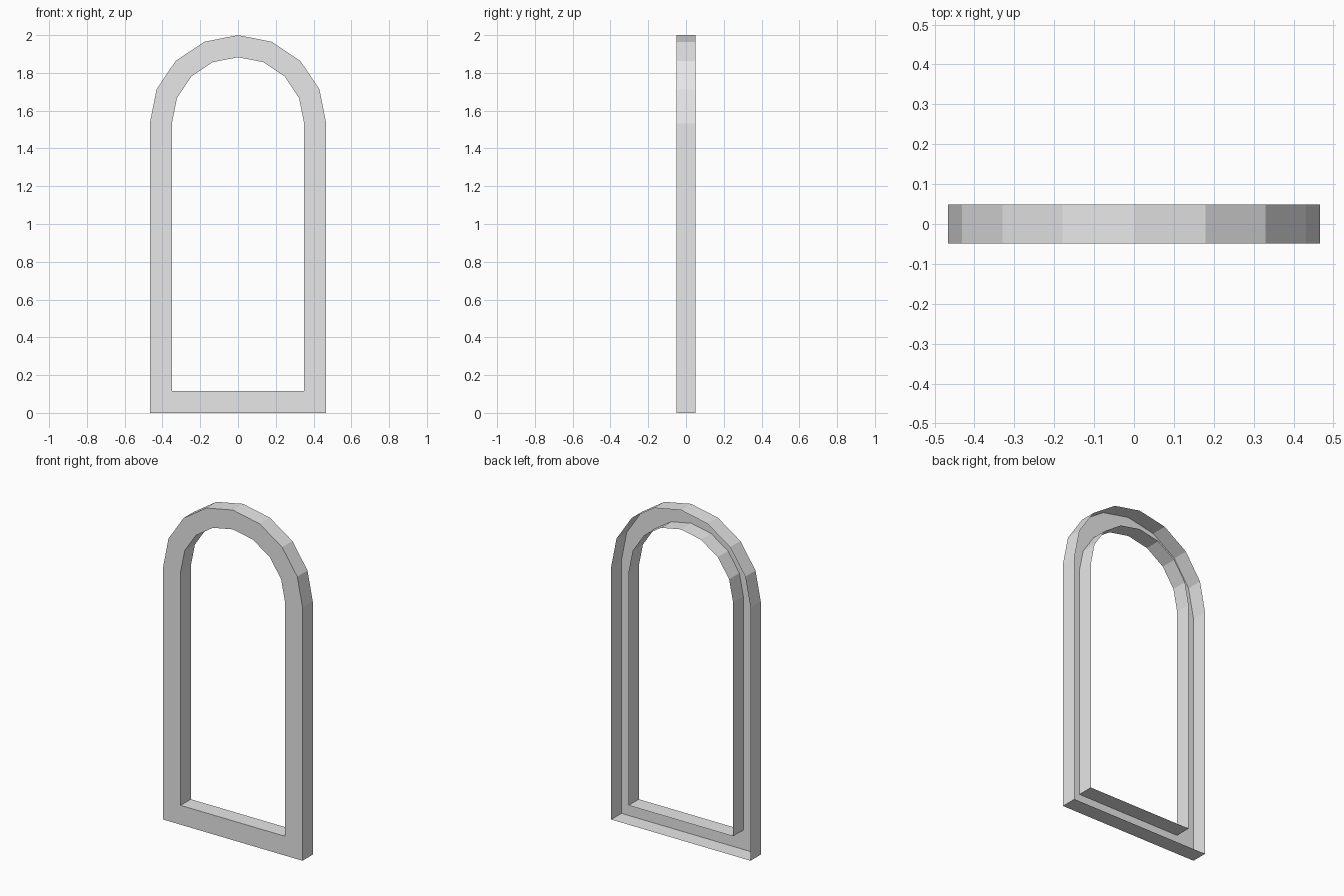
import bpy, bmesh
from math import cos, sin, pi

cube = bpy.data.objects.get("Cube")
if cube:
    bpy.data.objects.remove(cube, do_unlink=True)

RADIUS, SPRING, WIDTH, HALF_DEPTH, SEGMENTS = 0.467, 1.533, 0.117, 0.049, 8

grey = bpy.data.materials.new("light grey")
grey.use_nodes = True
colour = (0.8, 0.8, 0.8, 1)
grey.diffuse_color = colour
grey.node_tree.nodes["Principled BSDF"].inputs["Base Color"].default_value = colour


def arch(bm, inset, y):
    """Closed outline: half-round head, straight jambs, flat sill."""
    r = RADIUS - inset
    angles = [pi * i / SEGMENTS for i in range(SEGMENTS + 1)]
    points = [(r * cos(a), SPRING + r * sin(a)) for a in angles]
    points += [(-r, inset), (r, inset)]
    return [bm.verts.new((x, y, z)) for x, z in points]


def bridge(bm, a, b):
    for i in range(len(a)):
        j = (i + 1) % len(a)
        bm.faces.new((a[i], a[j], b[j], b[i]))


# Hollow frame, open at the back: outer wall, front face, inner wall
bm = bmesh.new()
loops = [arch(bm, 0, HALF_DEPTH), arch(bm, 0, -HALF_DEPTH),
         arch(bm, WIDTH, -HALF_DEPTH), arch(bm, WIDTH, HALF_DEPTH)]
for a, b in zip(loops, loops[1:]):
    bridge(bm, a, b)

# Point the front face, and so the whole shell, outward
bm.normal_update()
front = next(f for f in bm.faces if abs(f.normal.y) > 0.9)
if front.normal.y > 0:
    bmesh.ops.reverse_faces(bm, faces=bm.faces[:])

mesh = bpy.data.meshes.new("arched_window_frame")
bm.to_mesh(mesh)
bm.free()
mesh.materials.append(grey)
frame = bpy.data.objects.new("arched_window_frame", mesh)
bpy.context.collection.objects.link(frame)
